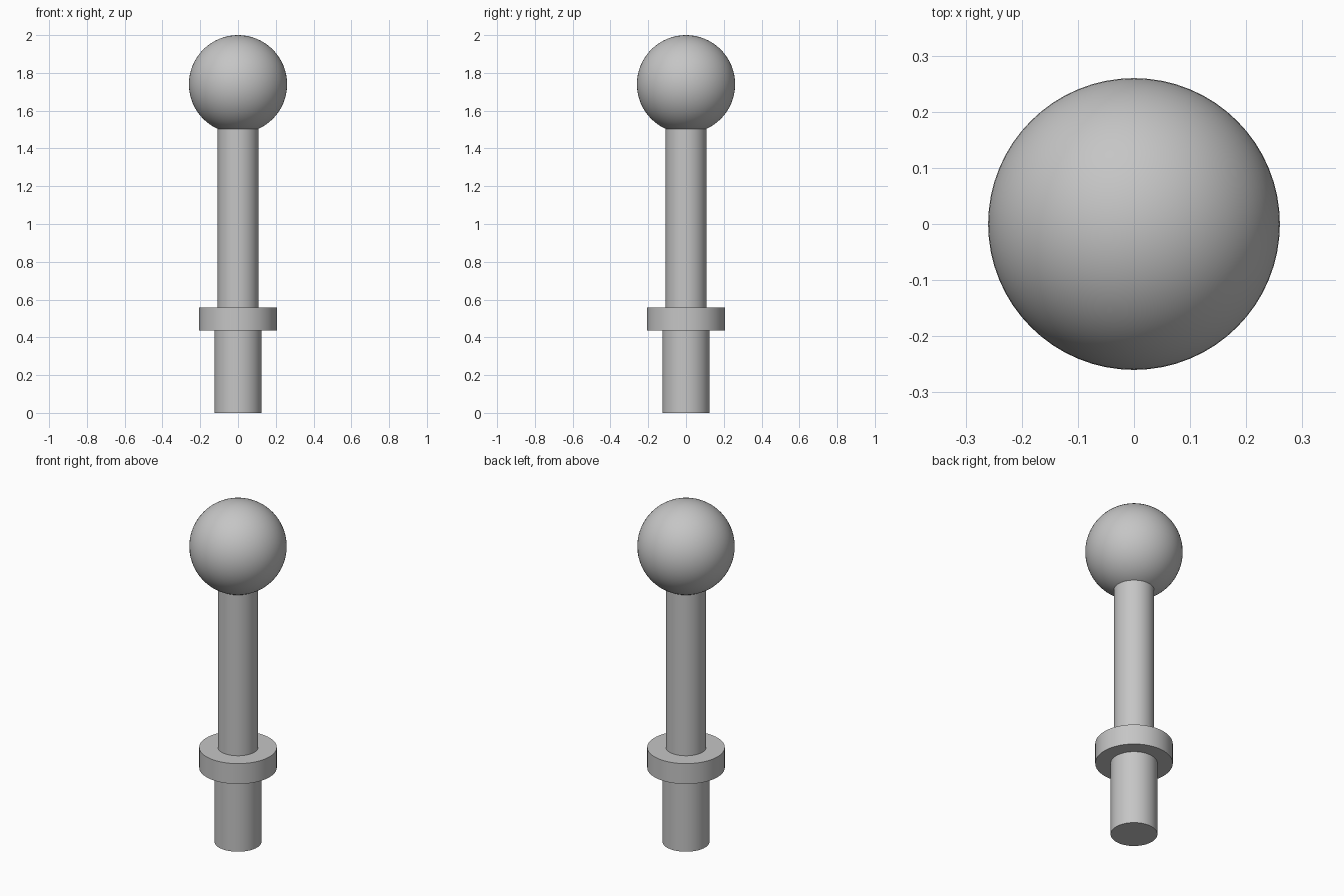
import bpy
import math

default_cube = bpy.data.objects.get("Cube")
if default_cube:
    bpy.data.objects.remove(default_cube, do_unlink=True)

# Single plain metal colour
GREY = (0.56, 0.56, 0.56, 1.0)
metal = bpy.data.materials.new("light_grey_metal")
metal.use_nodes = True
metal.diffuse_color = GREY
metal.node_tree.nodes["Principled BSDF"].inputs["Base Color"].default_value = GREY


def finish(name):
    obj = bpy.context.object
    obj.name = name
    obj.data.materials.append(metal)
    bpy.ops.object.shade_smooth_by_angle(angle=math.radians(30))


def rod(name, radius, bottom, top):
    bpy.ops.mesh.primitive_cylinder_add(
        vertices=64, radius=radius, depth=top - bottom,
        location=(0, 0, (bottom + top) / 2))
    finish(name)


# Shank, collar and stem stacked on one axis
rod("lower_shank", 0.125, 0.0, 0.437)
rod("collar", 0.207, 0.437, 0.557)
rod("stem", 0.108, 0.557, 1.53)

# Ball on top, overlapping the end of the stem
BALL_RADIUS = 0.26
bpy.ops.mesh.primitive_uv_sphere_add(
    segments=64, ring_count=32, radius=BALL_RADIUS,
    location=(0, 0, 2 - BALL_RADIUS))
finish("ball_head")
